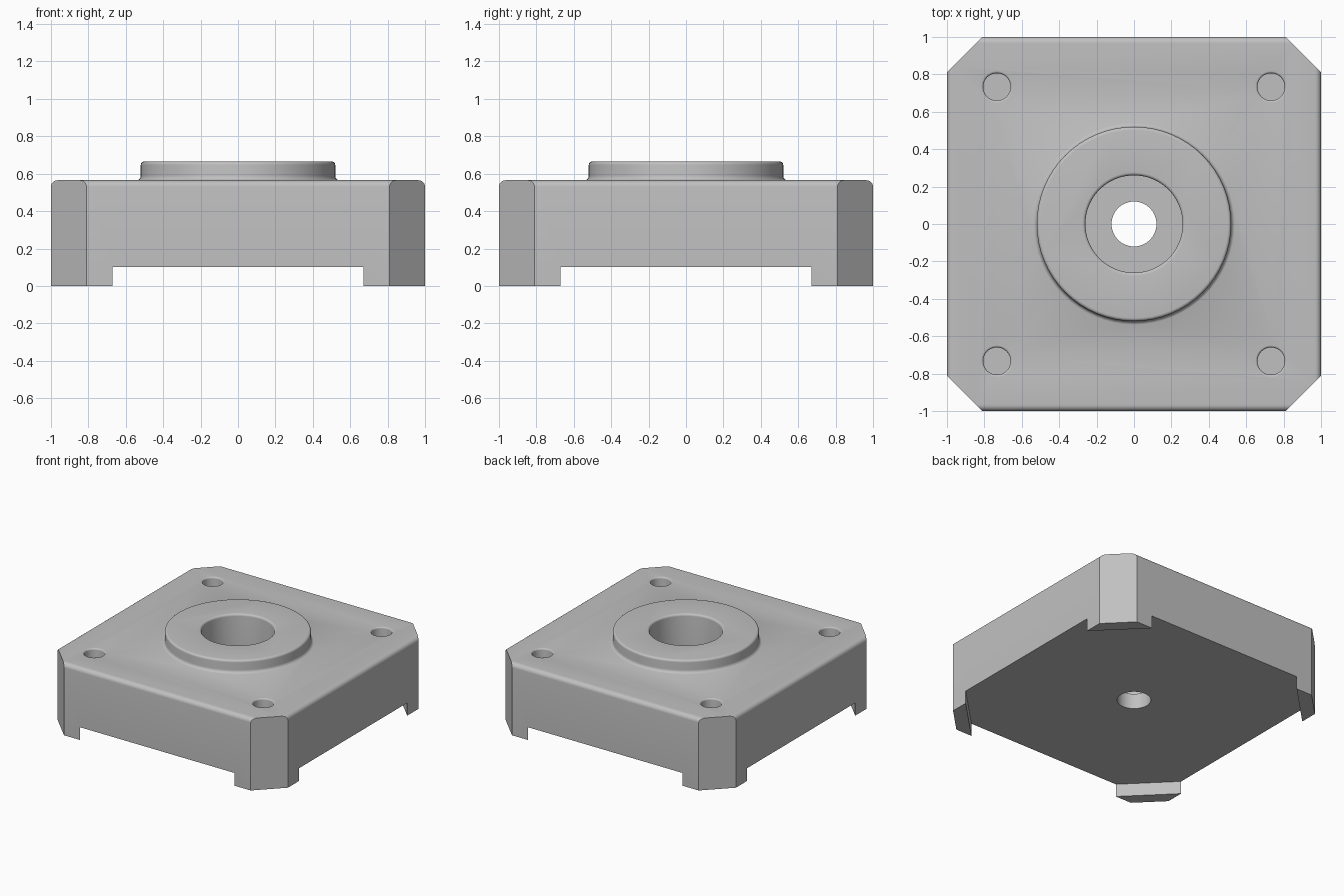
import bpy, bmesh
from math import sin, cos, radians, pi

cube = bpy.data.objects.get("Cube")
if cube:
    bpy.data.objects.remove(cube, do_unlink=True)

TOP, BOSS_TOP, RECESS = 0.565, 0.665, 0.10

metal = bpy.data.materials.new("plain grey metal")
metal.use_nodes = True
grey = (0.53, 0.53, 0.53, 1)
metal.diffuse_color = grey
metal.node_tree.nodes["Principled BSDF"].inputs["Base Color"].default_value = grey


def finish(name, bm):
    bmesh.ops.recalc_face_normals(bm, faces=bm.faces)
    mesh = bpy.data.meshes.new(name)
    bm.to_mesh(mesh)
    bm.free()
    mesh.materials.append(metal)
    obj = bpy.data.objects.new(name, mesh)
    bpy.context.collection.objects.link(obj)
    return obj


def arc(cx, cz, r, start, end, steps=6):
    angles = [radians(start + (end - start) * i / steps) for i in range(steps + 1)]
    return [(cx + r * cos(a), cz + r * sin(a)) for a in angles]


def lathe(name, profile, x=0, y=0, segments=64):
    """Solid of revolution from (radius, height) points, capped at both ends."""
    bm = bmesh.new()
    rings = []
    for r, z in profile:
        rings.append([bm.verts.new((x + r * cos(2 * pi * i / segments),
                                    y + r * sin(2 * pi * i / segments), z))
                      for i in range(segments)])
    for a, b in zip(rings, rings[1:]):
        for i in range(segments):
            j = (i + 1) % segments
            bm.faces.new((a[i], a[j], b[j], b[i]))
    bm.faces.new(rings[0])
    bm.faces.new(rings[-1])
    return finish(name, bm)


def corner_prism(name, diagonal, z0, z1, reach=1.2):
    """Octagonal prism whose slanted sides lie on |x| + |y| = diagonal."""
    b = diagonal - reach
    quarter = [(reach, -b), (reach, b)]
    points = []
    for _ in range(4):
        points += quarter
        quarter = [(-py, px) for px, py in quarter]
    bm = bmesh.new()
    base = bm.faces.new([bm.verts.new((px, py, z0)) for px, py in points])
    top = bmesh.ops.extrude_face_region(bm, geom=[base])["geom"]
    bmesh.ops.translate(bm, vec=(0, 0, z1 - z0),
                        verts=[v for v in top if isinstance(v, bmesh.types.BMVert)])
    return finish(name, bm)


# Square block with rounded upper edges
bm = bmesh.new()
bmesh.ops.create_cube(bm, size=2)
for v in bm.verts:
    v.co.z = TOP if v.co.z > 0 else 0
upper = [e for e in bm.edges if all(v.co.z > 0.1 for v in e.verts)]
bmesh.ops.bevel(bm, geom=upper, offset=0.035, segments=6, profile=0.5, affect='EDGES')
housing = finish("housing", bm)

# Raised round boss with a filleted foot and rounded rim
boss = lathe("boss", [(0.545, 0.45)] + arc(0.545, TOP + 0.024, 0.025, 270, 180)
             + arc(0.502, BOSS_TOP - 0.018, 0.018, 0, 90))

# Stepped centre bore
bore = lathe("bore_cutter", [(0.12, -0.1), (0.12, 0.22), (0.26, 0.22)]
             + arc(0.277, BOSS_TOP - 0.017, 0.017, 180, 90) + [(0.277, 0.8)])

steps = [('INTERSECT', corner_prism("corner_trim", 1.81, -0.2, 1)),
         ('DIFFERENCE', corner_prism("recess_cutter", 1.67, -0.2, RECESS)),
         ('UNION', boss), ('DIFFERENCE', bore)]

# Blind bolt holes with eased rims
for sx in (-1, 1):
    for sy in (-1, 1):
        hole = lathe("bolt_hole_cutter", [(0.073, 0.25)]
                     + arc(0.085, TOP - 0.012, 0.012, 180, 90) + [(0.085, 0.8)],
                     sx * 0.733, sy * 0.733, 40)
        steps.append(('DIFFERENCE', hole))

for operation, tool in steps:
    tool.hide_render = True
    mod = housing.modifiers.new("shape", 'BOOLEAN')
    mod.operation, mod.object, mod.solver = operation, tool, 'EXACT'

# Bake the cuts, then discard the helpers
graph = bpy.context.evaluated_depsgraph_get()
baked = bpy.data.meshes.new_from_object(housing.evaluated_get(graph))
housing.modifiers.clear()
housing.data = baked
baked.materials.clear()
baked.materials.append(metal)
for _, tool in steps:
    bpy.data.objects.remove(tool, do_unlink=True)

bpy.ops.object.select_all(action='DESELECT')
housing.select_set(True)
bpy.context.view_layer.objects.active = housing
bpy.ops.object.shade_smooth_by_angle(angle=radians(30))
